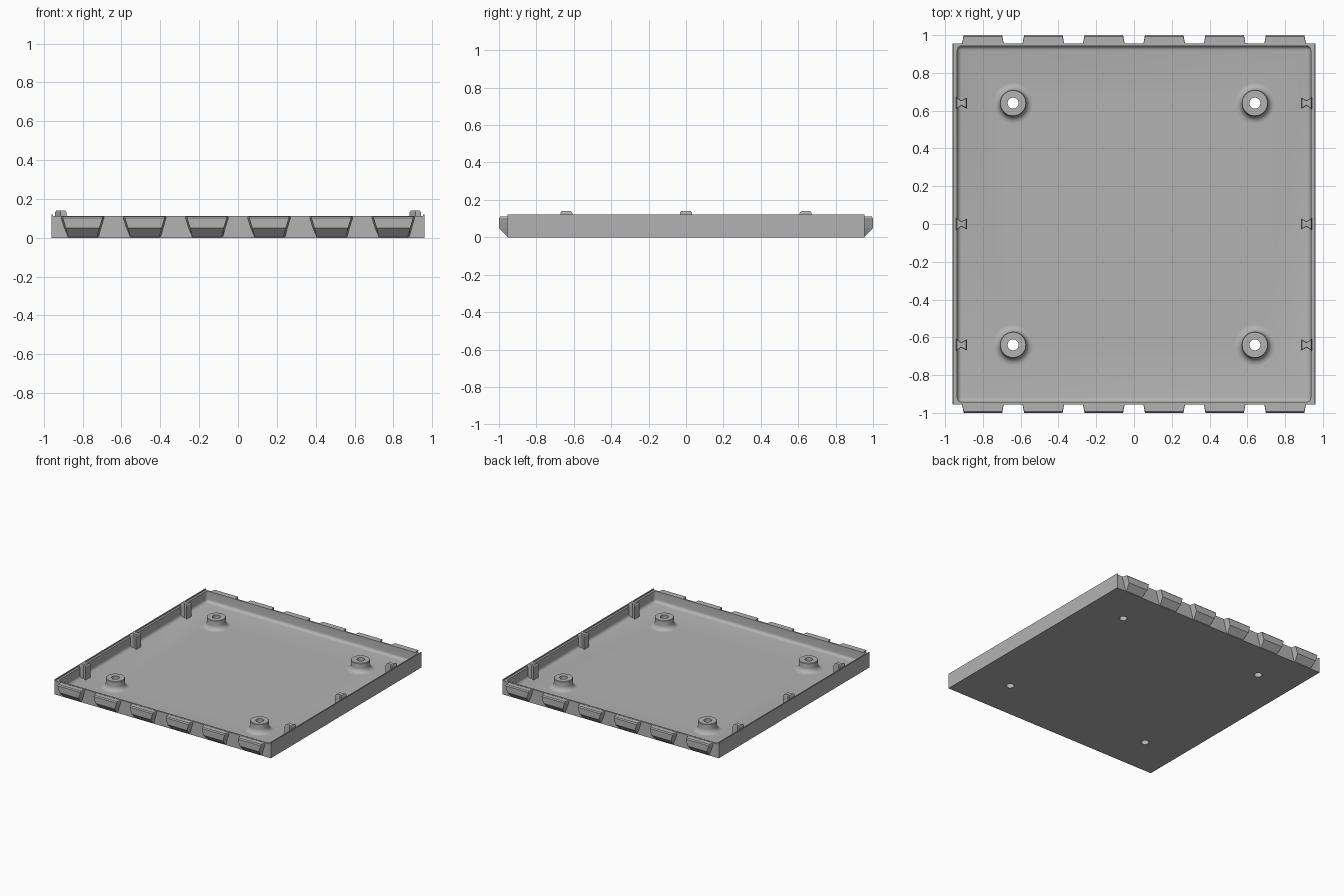
import bpy, bmesh, math
from mathutils import Matrix, Vector

if "Cube" in bpy.data.objects:
    bpy.data.objects.remove(bpy.data.objects["Cube"], do_unlink=True)

HALF_X, HALF_Y = 0.96, 0.955
RIM, LIP, FLOOR = 0.112, 0.121, 0.025
HOLE = 0.029
POST = 0.64

grey = bpy.data.materials.new("plain_grey")
grey.use_nodes = True
grey.diffuse_color = (0.45, 0.45, 0.45, 1)
grey.node_tree.nodes["Principled BSDF"].inputs["Base Color"].default_value = (0.45, 0.45, 0.45, 1)


def add_object(name, bm):
    bmesh.ops.recalc_face_normals(bm, faces=bm.faces)
    mesh = bpy.data.meshes.new(name)
    bm.to_mesh(mesh)
    bm.free()
    mesh.materials.append(grey)
    ob = bpy.data.objects.new(name, mesh)
    bpy.context.collection.objects.link(ob)
    return ob


def box(bm, x0, x1, y0, y1, z0, z1):
    size = Matrix.Diagonal((x1 - x0, y1 - y0, z1 - z0, 1))
    centre = Matrix.Translation(((x0 + x1) / 2, (y0 + y1) / 2, (z0 + z1) / 2))
    return bmesh.ops.create_cube(bm, size=1, matrix=centre @ size)["verts"]


def bridge(bm, rings, capped=True):
    """Skin a stack of equal vertex rings, optionally closing both ends."""
    loops = [[bm.verts.new(p) for p in ring] for ring in rings]
    for a, b in zip(loops, loops[1:]):
        n = len(a)
        for i in range(n):
            bm.faces.new((a[i], a[(i + 1) % n], b[(i + 1) % n], b[i]))
    if capped:
        bm.faces.new(loops[0])
        bm.faces.new(loops[-1])


def smooth(ob):
    bpy.ops.object.select_all(action='DESELECT')
    ob.select_set(True)
    bpy.context.view_layer.objects.active = ob
    bpy.ops.object.shade_smooth_by_angle(angle=math.radians(35))


def cut(ob, cutter):
    mod = ob.modifiers.new("cut", 'BOOLEAN')
    mod.operation, mod.object, mod.solver = 'DIFFERENCE', cutter, 'EXACT'
    bpy.context.view_layer.objects.active = ob
    bpy.ops.object.modifier_apply(modifier=mod.name)
    bpy.data.objects.remove(cutter, do_unlink=True)


corners = [(sx * POST, sy * POST) for sx in (-1, 1) for sy in (-1, 1)]

# Shallow tray with a hollow whose floor and corners are rounded
bm = bmesh.new()
box(bm, -HALF_X, HALF_X, -HALF_Y, HALF_Y, 0, RIM)
tray = add_object("tray", bm)

bm = bmesh.new()
box(bm, -0.936, 0.936, -0.943, 0.943, FLOOR, 0.3)
rounded = [e for e in bm.edges if min(v.co.z for v in e.verts) < 0.1]
bmesh.ops.bevel(bm, geom=rounded, offset=0.025, segments=5, profile=0.5, affect='EDGES')
cut(tray, add_object("hollow_cutter", bm))

# Screw holes through the floor
bm = bmesh.new()
for x, y in corners:
    bmesh.ops.create_cone(bm, cap_ends=True, segments=32, radius1=HOLE, radius2=HOLE,
                          depth=0.2, matrix=Matrix.Translation((x, y, 0)))
cut(tray, add_object("hole_cutter", bm))
smooth(tray)

# Thin raised lip along each side wall
bm = bmesh.new()
for s in (-1, 1):
    xs = sorted((s * HALF_X, s * (HALF_X - 0.008)))
    box(bm, *xs, -HALF_Y, HALF_Y, RIM - 0.002, LIP)
add_object("side_lips", bm)

# Hollow screw posts that flare into the floor
fillet = [(0.105 - 0.035 * math.sin(t * math.pi / 12), FLOOR + 0.035 * (1 - math.cos(t * math.pi / 12)))
          for t in range(7)]
profile = fillet + [(0.07, 0.096), (0.067, 0.1), (HOLE, 0.1), (HOLE, FLOOR - 0.002)]
for i, (x, y) in enumerate(corners):
    bm = bmesh.new()
    rings = []
    for r, z in profile:
        angles = [k * math.tau / 32 for k in range(32)]
        rings.append([(x + r * math.cos(a), y + r * math.sin(a), z) for a in angles])
    bridge(bm, rings, capped=False)
    smooth(add_object(f"screw_post_{i + 1}", bm))

# Tapered clip tabs along the front and back walls
def tab_ring(cx, sy, z, half, reach):
    root = HALF_Y - 0.004
    tip = HALF_Y + reach
    pts = [(-half, root), (half, root), (half - 0.009, tip), (-half + 0.009, tip)]
    return [(cx + px, sy * py, z) for px, py in pts]

for side, sy in (("front", -1), ("back", 1)):
    bm = bmesh.new()
    for i in range(6):
        cx = -0.8 + 0.32 * i
        levels = [(0.004, 0.083, 0.001), (0.05, 0.095, 0.045),
                  (0.102, 0.111, 0.045), (0.11, 0.11, 0.038)]
        bridge(bm, [tab_ring(cx, sy, *level) for level in levels])
    add_object(f"{side}_tabs", bm)

# Waisted locating pegs against the side walls
section = [(0.942, -0.032), (0.915, -0.014), (0.883, -0.03),
           (0.883, 0.03), (0.915, 0.014), (0.942, 0.032)]
for side, sx in (("right", -1), ("left", 1)):
    bm = bmesh.new()
    for cy in (-POST, 0, POST):
        rings = []
        for z, k in ((FLOOR - 0.003, 1), (0.13, 1), (0.14, 0.8)):
            rings.append([(sx * (0.913 + (px - 0.913) * k), cy + py * k, z) for px, py in section])
        bridge(bm, rings)
    add_object(f"{side}_pegs", bm)
